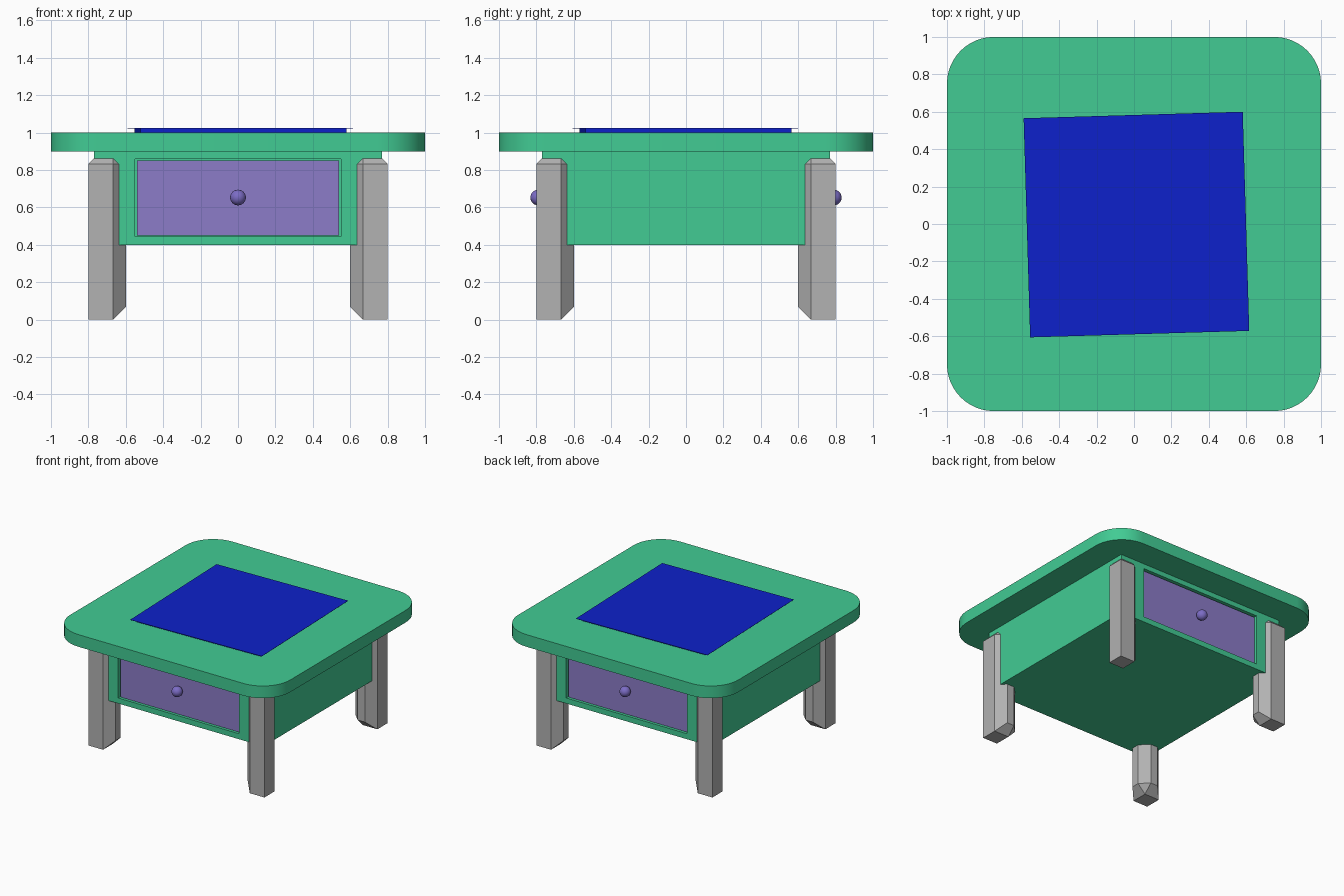
import bpy
import bmesh
import math
from mathutils import Matrix, Vector

default = bpy.data.objects.get("Cube")
if default:
    bpy.data.objects.remove(default, do_unlink=True)


def material(name, rgb):
    m = bpy.data.materials.new(name)
    m.use_nodes = True
    m.diffuse_color = (*rgb, 1)
    m.node_tree.nodes["Principled BSDF"].inputs["Base Color"].default_value = (*rgb, 1)
    return m


GREEN = material("green", (0.054, 0.60, 0.296))
GREY = material("grey", (0.445, 0.445, 0.445))
LILAC = material("lilac", (0.262, 0.202, 0.578))
VIOLET = material("violet", (0.20, 0.15, 0.56))
BLUE = material("blue", (0.004, 0.015, 0.597))


def finish(bm, name, mat, smooth=False):
    bmesh.ops.recalc_face_normals(bm, faces=bm.faces)
    mesh = bpy.data.meshes.new(name)
    bm.to_mesh(mesh)
    bm.free()
    ob = bpy.data.objects.new(name, mesh)
    bpy.context.collection.objects.link(ob)
    mesh.materials.append(mat)
    if smooth:
        bpy.ops.object.select_all(action="DESELECT")
        ob.select_set(True)
        bpy.context.view_layer.objects.active = ob
        bpy.ops.object.shade_smooth_by_angle(angle=math.radians(40))
    return ob


def box(lo, hi):
    """Box between two opposite corners."""
    bm = bmesh.new()
    lo, hi = Vector(lo), Vector(hi)
    bmesh.ops.create_cube(bm, size=1, matrix=Matrix.Translation((lo + hi) / 2)
                          @ Matrix.Diagonal((*(hi - lo), 1)))
    return bm


def bevel(bm, edges, offset, segments):
    bmesh.ops.bevel(bm, geom=edges, offset=offset, segments=segments,
                    profile=0.5, affect="EDGES", clamp_overlap=True)


# Table top with rounded corners
bm = box((-1, -1, 0.9), (1, 1, 1))
bevel(bm, [e for e in bm.edges if abs(e.verts[0].co.z - e.verts[1].co.z) > 0.05], 0.25, 12)
finish(bm, "table_top", GREEN, smooth=True)

# Body with a shallow drawer opening in front and back
HALF = 0.77
bm = box((-HALF, -HALF, 0.4), (HALF, HALF, 0.9))
for face in [f for f in bm.faces if abs(f.normal.y) > 0.9]:
    inward = -face.normal.copy()
    bmesh.ops.inset_individual(bm, faces=[face], thickness=0.05)
    for v in face.verts:
        v.co.x = math.copysign(0.55, v.co.x)
        v.co.z = 0.86 if v.co.z > 0.65 else 0.445
    pushed = bmesh.ops.extrude_discrete_faces(bm, faces=[face])["faces"]
    bmesh.ops.translate(bm, verts=pushed[0].verts[:], vec=inward * 0.04)
finish(bm, "body", GREEN)

# Drawer fronts and knobs
for side, label in ((-1, "front"), (1, "back")):
    ys = sorted((side * 0.72, side * 0.755))
    finish(box((-0.54, ys[0], 0.45), (0.54, ys[1], 0.85)), label + "_drawer", LILAC)
    bm = bmesh.new()
    bmesh.ops.create_uvsphere(bm, u_segments=20, v_segments=12, radius=0.042,
                              matrix=Matrix.Translation((0, side * 0.79, 0.653)))
    finish(bm, label + "_knob", VIOLET, smooth=True)

# Legs: every edge chamfered except those on the outer corner and the outer foot
for sx, xname in ((1, "left"), (-1, "right")):
    for sy, yname in ((-1, "front"), (1, "back")):
        bm = box((0.6, 0.6, 0), (0.8, 0.8, 0.9))
        chamfered = []
        for e in bm.edges:
            mid = (e.verts[0].co + e.verts[1].co) / 2
            outer_corner = mid.x > 0.75 and mid.y > 0.75
            outer_foot = mid.z < 0.1 and max(mid.x, mid.y) > 0.75
            if not (outer_corner or outer_foot):
                chamfered.append(e)
        bevel(bm, chamfered, 0.067, 1)
        for v in bm.verts:
            v.co.x *= sx
            v.co.y *= sy
        finish(bm, f"{yname}_{xname}_leg", GREY)

# Slightly turned mat: a slab under a wider thin sheet
turn = Matrix.Translation((0.013, -0.003, 0)) @ Matrix.Rotation(math.radians(1.7), 4, "Z")
for name, half, low, high in (("mat_base", 0.55, 1.0, 1.022), ("mat_sheet", 0.586, 1.022, 1.024)):
    bm = box((-half, -half, low), (half, half, high))
    bm.transform(turn)
    finish(bm, name, BLUE)
